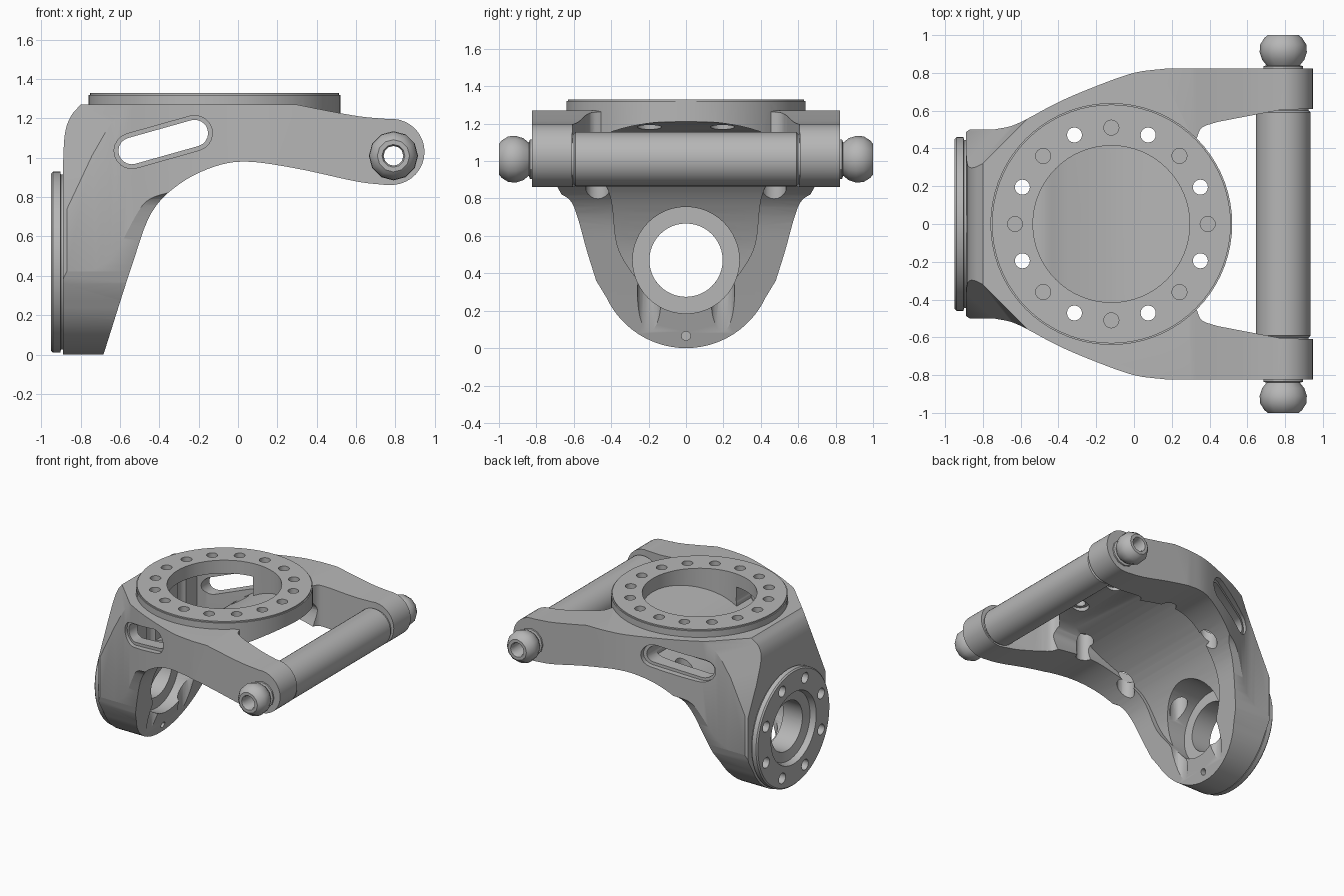
import bpy, bmesh, math
from mathutils import Vector

cube = bpy.data.objects.get("Cube")
if cube:
    bpy.data.objects.remove(cube, do_unlink=True)

metal = bpy.data.materials.new("cast grey metal")
GREY = (0.47, 0.47, 0.47, 1)
metal.use_nodes = True
metal.diffuse_color = GREY
for node in metal.node_tree.nodes:
    if node.type == 'BSDF_PRINCIPLED':
        node.inputs["Base Color"].default_value = GREY


def place(axis, u, v, t):
    return {'X': (t, u, v), 'Y': (u, t, v), 'Z': (u, v, t)}[axis]


def finish(name, bm):
    bmesh.ops.recalc_face_normals(bm, faces=bm.faces)
    mesh = bpy.data.meshes.new(name)
    bm.to_mesh(mesh)
    bm.free()
    mesh.materials.append(metal)
    ob = bpy.data.objects.new(name, mesh)
    bpy.context.collection.objects.link(ob)
    return ob


def prism(name, pts, axis, a, b):
    """Outline in the plane across the axis, extruded from a to b."""
    bm = bmesh.new()
    lo = [bm.verts.new(place(axis, u, v, a)) for u, v in pts]
    hi = [bm.verts.new(place(axis, u, v, b)) for u, v in pts]
    bm.faces.new(lo)
    bm.faces.new(hi)
    for i in range(len(pts)):
        j = (i + 1) % len(pts)
        bm.faces.new((lo[i], lo[j], hi[j], hi[i]))
    return finish(name, bm)


def arc(cu, cv, r, a, b, n):
    angles = [math.radians(a + (b - a) * i / n) for i in range(n + 1)]
    return [(cu + r * math.cos(t), cv + r * math.sin(t)) for t in angles]


def cylinder(name, axis, cu, cv, r, a, b, n=48):
    return prism(name, arc(cu, cv, r, 0, 360, n)[:-1], axis, a, b)


def lathe(name, axis, cu, cv, profile, n=64):
    """Closed (radius, height) loop turned into a hollow ring."""
    bm = bmesh.new()
    rings = []
    for i in range(n):
        t = 2 * math.pi * i / n
        rings.append([bm.verts.new(place(axis, cu + r * math.cos(t), cv + r * math.sin(t), h))
                      for r, h in profile])
    for i in range(n):
        p, q = rings[i], rings[(i + 1) % n]
        for j in range(len(profile)):
            k = (j + 1) % len(profile)
            bm.faces.new((p[j], q[j], q[k], p[k]))
    return finish(name, bm)


def spline(pts, n=5):
    """Smooth curve through the points."""
    p = [Vector(q) for q in pts]
    p = [2 * p[0] - p[1]] + p + [2 * p[-1] - p[-2]]
    out = []
    for a, b, c, d in zip(p, p[1:], p[2:], p[3:]):
        for i in range(n):
            t = i / n
            out.append(tuple(0.5 * (2 * b + (c - a) * t + (2 * a - 5 * b + 4 * c - d) * t * t
                                    + (3 * b - a - 3 * c + d) * t ** 3)))
    return out + [tuple(pts[-1])]


def combine(ob, tool, mode='DIFFERENCE'):
    mod = ob.modifiers.new("cut", 'BOOLEAN')
    mod.operation, mod.solver, mod.object = mode, 'EXACT', tool
    bpy.ops.object.select_all(action='DESELECT')
    bpy.context.view_layer.objects.active = ob
    ob.select_set(True)
    bpy.ops.object.modifier_apply(modifier=mod.name)
    bpy.data.objects.remove(tool, do_unlink=True)


def mirrored(half):
    return half + [(-u, v) for u, v in reversed(half)]


RING_X, BORE_Z = -0.12, 0.47
ROD_X, ROD_Z = 0.79, 1.01

# Body: side, plan and end outlines intersected
side = spline([(-0.89, 0.95), (-0.88, 1.12), (-0.85, 1.21), (-0.8, 1.27)])
side += spline([(0.3, 1.27), (0.45, 1.24), (0.62, 1.21), (0.76, 1.197)])
side += arc(0.78, 1.03, 0.168, 85, -85, 16)
side += spline([(0.75, 0.862), (0.6, 0.88), (0.3, 0.945), (0.05, 0.98), (-0.12, 0.955),
                (-0.3, 0.865), (-0.44, 0.72), (-0.54, 0.45), (-0.69, -0.02)])
side += [(-0.89, -0.02)]
body = prism("bracket_body", side, 'Y', -0.9, 0.9)

plan = [(-0.9, 0.48), (-0.87, 0.5)]
plan += spline([(-0.74, 0.5), (-0.62, 0.53), (-0.4, 0.645), (-0.2, 0.73), (0, 0.8), (0.17, 0.823)])
plan += [(0.96, 0.823), (0.96, 0.61), (0.78, 0.605)]
plan += spline([(0.44, 0.54), (0.36, 0.51), (0.33, 0.45)])
plan += [(u, -v) for u, v in reversed(plan)]
combine(body, prism("plan", plan, 'Z', -0.1, 1.5), 'INTERSECT')

end = arc(0, 0.47, 0.47, -90, -25, 14)[1:]
end += spline([(0.48, 0.36), (0.53, 0.52), (0.58, 0.7), (0.62, 0.79), (0.7, 0.84)])
end += [(0.9, 0.84), (0.9, 1.4)]
combine(body, prism("end", mirrored(end), 'X', -1, 1), 'INTERSECT')

# Sloping shoulders above the end flange
bm = bmesh.new()
bm.from_mesh(body.data)
for s in (-1, 1):
    cut = bmesh.ops.bisect_plane(bm, geom=bm.verts[:] + bm.edges[:] + bm.faces[:],
                                 plane_co=(-0.87, s * 0.25, 1.27),
                                 plane_no=(-1, s, 0.47), clear_outer=True)
    rim = [e for e in cut["geom_cut"] if isinstance(e, bmesh.types.BMEdge)]
    bmesh.ops.holes_fill(bm, edges=rim)
bmesh.ops.recalc_face_normals(bm, faces=bm.faces)
bm.to_mesh(body.data)
bm.free()

# Mounting ring on top
ring = arc(RING_X, 0, 0.64, 0, 360, 72)[:-1]
combine(body, prism("ring", ring, 'Z', 1.12, 1.32), 'UNION')
combine(body, cylinder("ring_lip", 'Z', RING_X, 0, 0.632, 1.25, 1.33, 72), 'UNION')

# Hollow underside between the arms, with an arched roof
belly = spline([(-0.68, -0.05), (-0.61, 0.35), (-0.52, 0.63), (-0.36, 0.87), (-0.1, 1.05),
                (0.2, 1.15), (0.6, 1.225)])
hollow = prism("belly", belly + [(0.6, -0.05)], 'Y', -0.6, 0.6)
section = spline([(0.2, 0.3), (0.3, 0.42), (0.37, 0.56), (0.4, 0.8), (0.47, 0.95),
                  (0.5, 1.06), (0.47, 1.12)])
section += spline([(0.42, 1.15), (0.3, 1.185), (0.15, 1.208), (0.03, 1.214)], 3)
combine(hollow, prism("section", mirrored(section), 'X', -1, 1), 'INTERSECT')
combine(body, hollow)

# Well below the ring with a sloping floor, and a wide chamber towards the flange
floor = spline([(-0.62, 0.8), (-0.48, 0.85), (-0.36, 0.945), (-0.1, 1.1), (0.2, 1.2), (0.38, 1.24)])
chamber = [(-0.63, 0.38), (-0.58, 0.43), (-0.3, 0.55), (-0.1, 0.61)]
chamber += [(u, -v) for u, v in reversed(chamber)]
for tool, front in ((prism("chamber", chamber, 'Z', 0.5, 1.225), -0.14),
                    (cylinder("well", 'Z', RING_X, 0, 0.415, 0.5, 1.4, 64), 0.38)):
    outline = [(-0.7, 1.5), (-0.7, 0.8)] + [p for p in floor if p[0] <= front]
    outline.append((outline[-1][0], 1.5))
    combine(tool, prism("floor", outline, 'Y', -0.7, 0.7), 'INTERSECT')
    combine(body, tool)


# Slanted side slots, stepped along the slope of the wall
def slot(r, a, b, slope=0):
    tilt = math.degrees(math.atan2(0.09, 0.32))
    outline = arc(-0.22, 1.125, r, tilt - 90, tilt + 90, 10)
    outline += arc(-0.54, 1.035, r, tilt + 90, tilt + 270, 10)
    ob = prism("slot", outline, 'Y', a, b)
    for v in ob.data.vertices:
        v.co.y += slope * (v.co.x + 0.38)
    return ob


combine(body, slot(0.068, -0.9, 0.9))
for s in (-1, 1):
    combine(body, slot(0.09, *sorted((s * 0.61, s * 0.9)), s * 0.45))

# Ring bolt holes, alternately blind and counterbored from below
for i in range(16):
    t = math.tau * i / 16
    x, y = RING_X + 0.51 * math.cos(t), 0.51 * math.sin(t)
    combine(body, cylinder("bolt_hole", 'Z', x, y, 0.04, 1.15 if i % 2 else 1.26, 1.4, 16))
    if i % 2:
        combine(body, cylinder("counterbore", 'Z', x, y, 0.065, -0.2, 1.2, 20))

# Bearing seat, bore, drain hole and pin bore
combine(body, cylinder("seat", 'X', 0, BORE_Z, 0.285, -0.72, -0.3))
combine(body, cylinder("bore", 'X', 0, BORE_Z, 0.196, -1, -0.6))
combine(body, cylinder("drain", 'X', 0, 0.065, 0.024, -1, -0.5, 16))
combine(body, cylinder("pin_bore", 'Y', ROD_X, ROD_Z, 0.05, -0.95, 0.95, 24))

# End flange with recess and bolt holes
flange = lathe("end_flange", 'X', 0, BORE_Z,
               [(0.45, -0.95), (0.46, -0.94), (0.46, -0.903), (0.445, -0.9), (0.445, -0.87),
                (0.196, -0.87), (0.196, -0.89), (0.27, -0.905), (0.285, -0.95)], 72)
for i in range(8):
    t = math.tau * (i + 0.5) / 8
    combine(flange, cylinder("flange_hole", 'X', 0.375 * math.cos(t),
                             BORE_Z + 0.375 * math.sin(t), 0.042, -1, -0.885, 16))

# Cross rod and its ball ends
rod = lathe("cross_rod", 'Y', ROD_X, ROD_Z,
            [(0.05, -0.62), (0.135, -0.62), (0.135, -0.6), (0.145, -0.59),
             (0.145, 0.59), (0.135, 0.6), (0.135, 0.62), (0.05, 0.62)], 40)
ball = [(0.05, 0.8), (0.105, 0.8), (0.105, 0.835), (0.088, 0.84), (0.112, 0.87), (0.125, 0.91),
        (0.122, 0.95), (0.1, 0.985), (0.082, 1), (0.058, 1), (0.05, 0.985)]
balls = [lathe(name, 'Y', ROD_X, ROD_Z, [(r, s * h) for r, h in ball], 12)
         for name, s in (("right_ball_end", -1), ("left_ball_end", 1))]

# Smooth shading with sharp edges kept
for ob in [body, flange, rod] + balls:
    bpy.ops.object.select_all(action='DESELECT')
    bpy.context.view_layer.objects.active = ob
    ob.select_set(True)
    bpy.ops.object.shade_smooth_by_angle(angle=math.radians(30))
